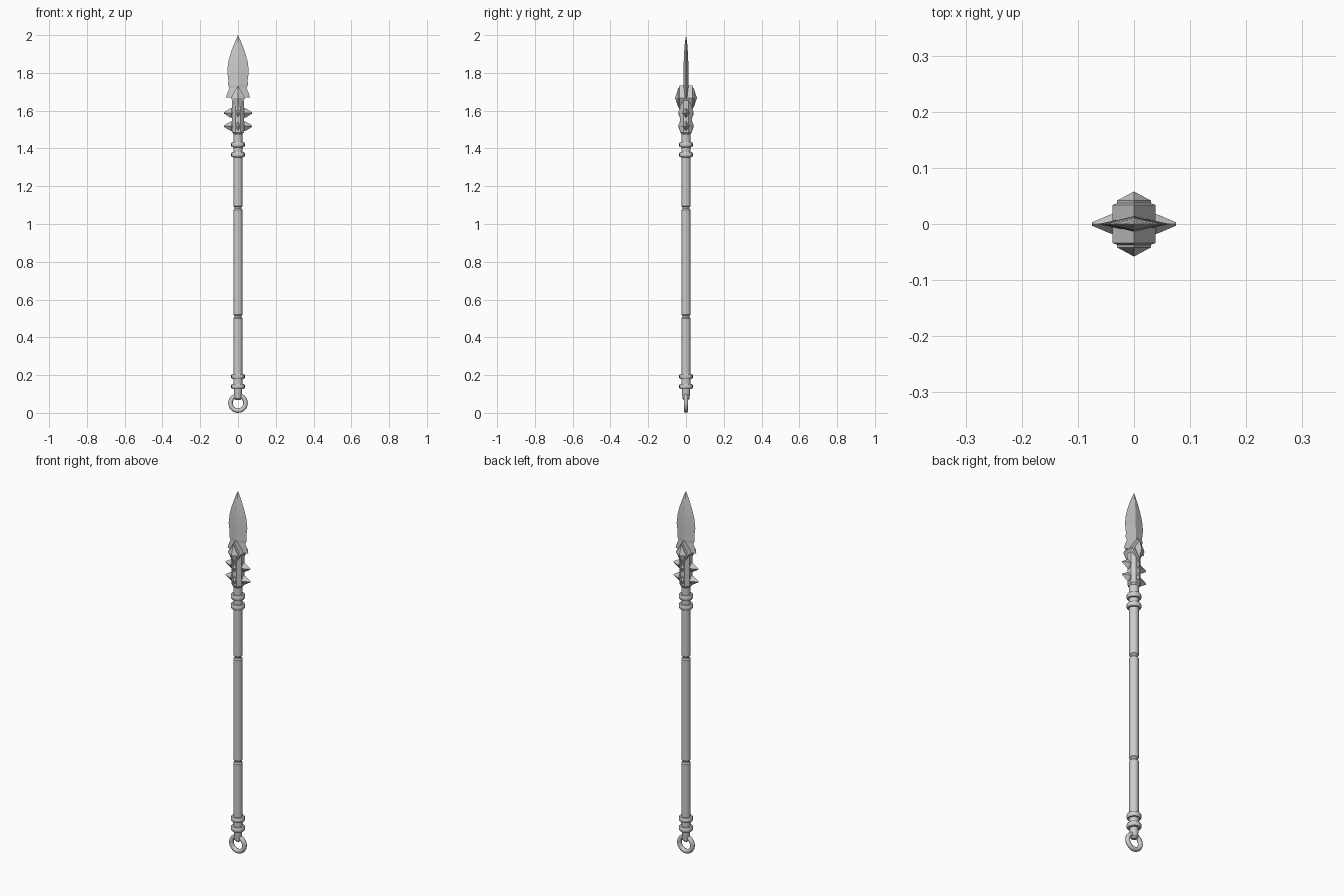
import bpy, bmesh
from math import cos, sin, pi
from mathutils import Matrix, Vector

if "Cube" in bpy.data.objects:
    bpy.data.objects.remove(bpy.data.objects["Cube"])


def finish(name, bm, smooth=False):
    bmesh.ops.recalc_face_normals(bm, faces=bm.faces)
    me = bpy.data.meshes.new(name)
    bm.to_mesh(me)
    bm.free()
    ob = bpy.data.objects.new(name, me)
    bpy.context.collection.objects.link(ob)
    if smooth:
        bpy.ops.object.select_all(action='DESELECT')
        ob.select_set(True)
        bpy.context.view_layer.objects.active = ob
        bpy.ops.object.shade_smooth_by_angle(angle=0.6)
    return ob


def loft(name, rows, sides, matrix=Matrix(), phase=0.0, smooth=False):
    """Rows of (height, x radius, y radius) joined into a capped solid."""
    bm = bmesh.new()
    rings = []
    for h, rx, ry in rows:
        rings.append([bm.verts.new(matrix @ Vector((
            rx * cos(2 * pi * i / sides + phase),
            ry * sin(2 * pi * i / sides + phase), h))) for i in range(sides)])
    for a, b in zip(rings, rings[1:]):
        for i in range(sides):
            j = (i + 1) % sides
            bm.faces.new((a[i], a[j], b[j], b[i]))
    bm.faces.new(rings[0])
    bm.faces.new(rings[-1])
    bmesh.ops.remove_doubles(bm, verts=bm.verts, dist=1e-5)
    return finish(name, bm, smooth)


def lathe(name, profile, sides=16, phase=0.0, smooth=True):
    return loft(name, [(z, r, r) for z, r in profile], sides, phase=phase, smooth=smooth)


# Shaft with two narrow grooves and slimmer ends
R = 0.024
shaft = [(0.085, 0.017), (0.10, 0.021), (0.13, 0.021), (0.13, R)]
for g in (0.51, 1.085):
    shaft += [(g - 0.01, R), (g - 0.004, 0.019), (g + 0.004, 0.019), (g + 0.01, R)]
shaft += [(1.47, R), (1.50, R)]
lathe("shaft", shaft)

# Paired bands at each end of the grip
for n, z in enumerate((0.14, 0.193, 1.367, 1.42)):
    lathe(f"band_{n}", [(z - 0.014, 0.022), (z - 0.013, 0.032), (z - 0.007, 0.036),
                        (z + 0.007, 0.036), (z + 0.013, 0.032), (z + 0.014, 0.022)])

# Octagonal spear socket
lathe("socket", [(1.475, 0.025), (1.485, 0.033), (1.65, 0.033), (1.69, 0.026)],
      8, pi / 8, False)

# Blade: flattened diamond section with flared barbs at the base
loft("blade", [(1.66, 0.028, 0.014), (1.685, 0.045, 0.014), (1.67, 0.064, 0.014),
               (1.70, 0.054, 0.014), (1.72, 0.045, 0.014), (1.735, 0.053, 0.014),
               (1.76, 0.051, 0.014), (1.81, 0.057, 0.013), (1.86, 0.051, 0.012),
               (1.91, 0.037, 0.010), (1.96, 0.018, 0.006), (2.0, 0, 0)], 4)

# Diamond boss through the socket with a stepped pyramid on both faces
to_y = Matrix.Translation((0, 0, 1.668)) @ Matrix.Rotation(pi / 2, 4, 'X')
half = [(0.0, 0.038, 0.064), (0.034, 0.038, 0.064), (0.037, 0.030, 0.051),
        (0.042, 0.030, 0.051), (0.045, 0.024, 0.038), (0.058, 0, 0)]
loft("diamond_boss", [(-h, x, z) for h, x, z in half[:0:-1]] + half[1:], 4, to_y)

# Faceted spikes: long ones at the sides, short studs front and back
for level, z in enumerate((1.518, 1.588)):
    for k in range(4):
        long = k % 2 == 0
        m = (Matrix.Translation((0, 0, z)) @ Matrix.Rotation(k * pi / 2, 4, 'Z')
             @ Matrix.Rotation(pi / 2, 4, 'Y'))
        rows = ([(0.025, 0.020, 0.012), (0.034, 0.026, 0.019), (0.042, 0.024, 0.017),
                 (0.075, 0.003, 0.003)] if long else
                [(0.025, 0.024, 0.013), (0.033, 0.024, 0.013), (0.040, 0.006, 0.004)])
        loft(f"spike_{level}_{k}", rows, 4, m)

# Hanging ring at the butt
bpy.ops.mesh.primitive_torus_add(major_radius=0.040, minor_radius=0.012, major_segments=24,
                                 minor_segments=10, location=(0, 0, 0.052),
                                 rotation=(pi / 2, 0, 0))
bpy.context.object.name = "butt_ring"
bpy.ops.object.shade_smooth_by_angle(angle=0.8)

# Small clasp holding the ring to the shaft
lathe("ring_clasp", [(0.068, 0.012), (0.076, 0.019), (0.105, 0.021)], 12)
